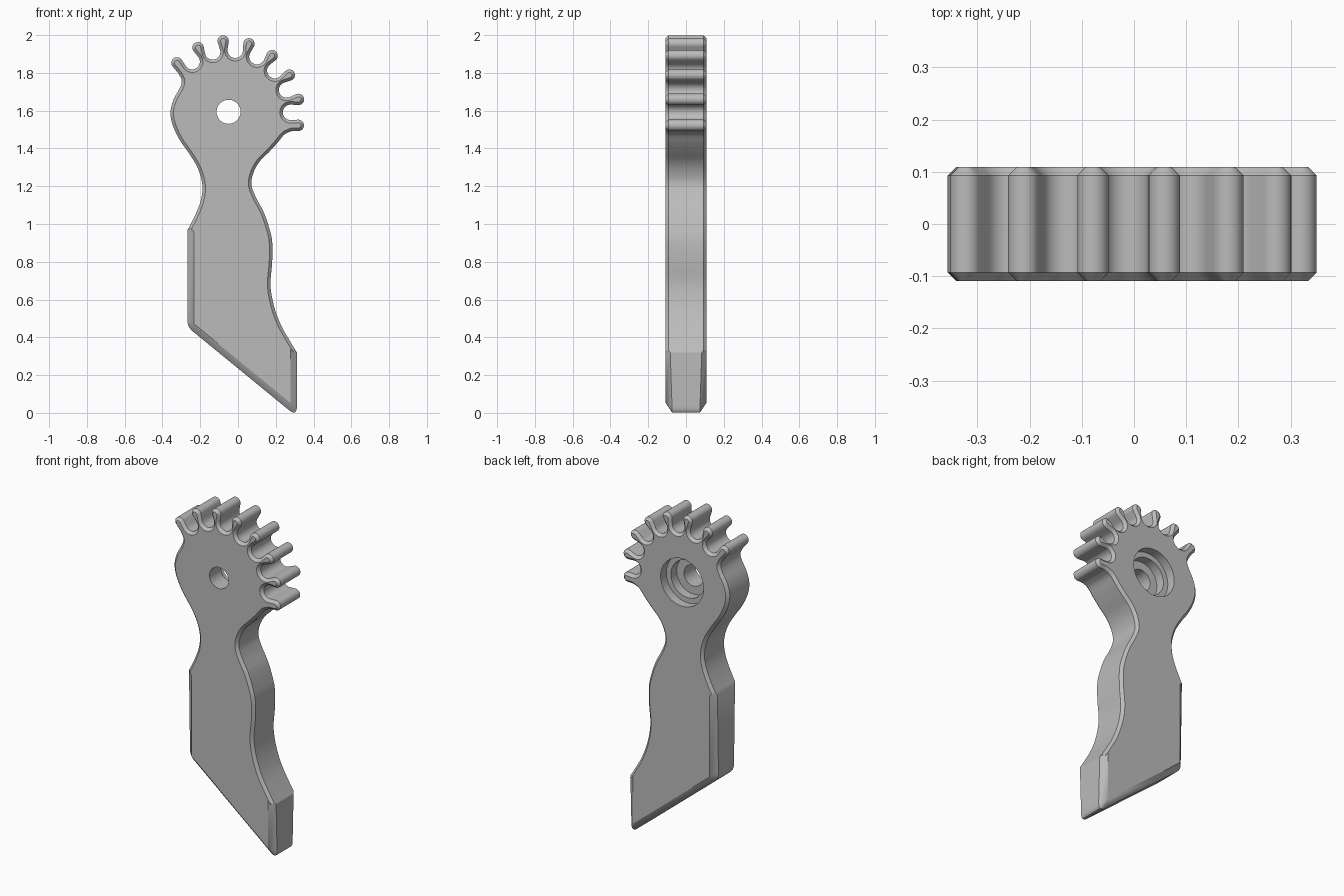
import bpy, bmesh, math
from mathutils import Vector

if "Cube" in bpy.data.objects:
    bpy.data.objects.remove(bpy.data.objects["Cube"], do_unlink=True)

HALF = 0.109               # half thickness
FINE, WIDE = 0.016, 0.035  # chamfer of curved and straight edges
HUB = Vector((-0.05, 1.594))


def smooth_path(pts, steps=5):
    """Smooth curve through the given points."""
    pts = [Vector(p) for p in pts]
    ext = [2 * pts[0] - pts[1]] + pts + [2 * pts[-1] - pts[-2]]
    out = []
    for a, b, c, d in zip(ext, ext[1:], ext[2:], ext[3:]):
        for i in range(steps):
            t = i / steps
            out.append(0.5 * (2 * b + (c - a) * t + (2 * a - 5 * b + 4 * c - d) * t ** 2
                              + (3 * b - a - 3 * c + d) * t ** 3))
    return out + [pts[-1]]


def polar(angle, radius):
    a = math.radians(angle)
    return Vector((math.cos(a), math.sin(a))) * radius


def arc(centre, radius, start, end, count):
    return [centre + polar(start + (end - start) * i / count, radius) for i in range(count + 1)]


def gear_teeth(first=-11, last=136.5, count=8):
    """Round-tipped teeth with round valleys, counter-clockwise."""
    pitch = (last - first) / (count - 1)
    out = []
    for i in range(count):
        a = first + i * pitch
        lo = -90 if i == 0 else -107
        hi = 90 if i == count - 1 else 107
        out += arc(HUB + polar(a, 0.376), 0.03, a + lo, a + hi, 14)
        if i < count - 1:
            v = a + pitch / 2
            out += arc(HUB + polar(v, 0.328), 0.041, v - 83, v - 277, 14)
    return out


# Outline, counter-clockwise from the tip
tip, heel = Vector((0.312, -0.02)), Vector((-0.268, 0.455))
right_edge = smooth_path([
    (0.312, 0.32), (0.275, 0.38), (0.225, 0.47), (0.188, 0.575), (0.172, 0.68),
    (0.181, 0.80), (0.181, 0.907), (0.165, 0.98), (0.135, 1.065), (0.093, 1.145),
    (0.071, 1.21), (0.082, 1.272), (0.114, 1.33), (0.167, 1.384), (0.209, 1.43),
    (0.246, 1.474), (0.285, 1.492)])
left_edge = smooth_path([
    (-0.315, 1.797), (-0.298, 1.76), (-0.307, 1.722), (-0.341, 1.659), (-0.357, 1.595),
    (-0.347, 1.527), (-0.31, 1.447), (-0.262, 1.378), (-0.22, 1.31), (-0.196, 1.246),
    (-0.188, 1.183), (-0.2, 1.114), (-0.23, 1.04), (-0.268, 0.966)])
outline = [tip] + right_edge + gear_teeth() + left_edge + [heel]
n = len(outline)
widths = [WIDE if i in (0, n - 2, n - 1) else FINE for i in range(n)]

# Outer and inset rings; the two sharp corners become round outside
rings = []                 # (outer, inset, chamfer depth)
for i, p in enumerate(outline):
    prev, nxt = outline[i - 1], outline[(i + 1) % n]
    d1, d2 = (p - prev).normalized(), (nxt - p).normalized()
    n1, n2 = Vector((-d1.y, d1.x)), Vector((-d2.y, d2.x))
    w1, w2 = widths[i - 1], widths[i]
    depth = (w1 + w2) / 2
    cross = n1.x * n2.y - n1.y * n2.x
    if abs(cross) < 0.3:
        inset = p + (n1 + n2).normalized() * depth
    else:
        inset = p + Vector((w1 * n2.y - w2 * n1.y, w2 * n1.x - w1 * n2.x)) / cross
    if p in (tip, heel):
        r = 0.055 if p == tip else 0.035
        a, b = p - d1 * r, p + d2 * r
        for k in range(7):
            t = k / 6
            rings.append((a * (1 - t) ** 2 + p * 2 * t * (1 - t) + b * t ** 2, inset, depth))
    else:
        rings.append((p, inset, depth))


def loft(name, loops):
    """Closed solid through matching loops of points."""
    bm = bmesh.new()
    layers = [[bm.verts.new(q) for q in loop] for loop in loops]
    for lower, upper in zip(layers, layers[1:]):
        for i in range(len(lower)):
            j = (i + 1) % len(lower)
            bm.faces.new((lower[i], lower[j], upper[j], upper[i]))
    bm.faces.new(layers[0])
    bm.faces.new(layers[-1])
    bmesh.ops.remove_doubles(bm, verts=bm.verts, dist=0.0002)
    bmesh.ops.recalc_face_normals(bm, faces=bm.faces)
    mesh = bpy.data.meshes.new(name)
    bm.to_mesh(mesh)
    bm.free()
    obj = bpy.data.objects.new(name, mesh)
    bpy.context.collection.objects.link(obj)
    return obj


# Chamfered lever plate
lever = loft("gear_lever", [
    [(q.x, -HALF, q.y) for _, q, _ in rings],
    [(p.x, d - HALF, p.y) for p, _, d in rings],
    [(p.x, HALF - d, p.y) for p, _, d in rings],
    [(q.x, HALF, q.y) for _, q, _ in rings]])

# Stepped pivot bore: narrow at the front, wide at the back
steps = [(0.0635, -0.2), (0.0635, 0.0), (0.112, 0.0), (0.112, 0.055), (0.143, 0.055), (0.143, 0.2)]
cutter = loft("bore_cutter", [
    [(c.x, y, c.y) for c in arc(HUB, r, 0, 360, 48)[:-1]] for r, y in steps])
cutter.hide_render = True

bpy.context.view_layer.objects.active = lever
lever.select_set(True)
cut = lever.modifiers.new("pivot_bore", 'BOOLEAN')
cut.operation, cut.solver, cut.object = 'DIFFERENCE', 'EXACT', cutter
bpy.ops.object.modifier_apply(modifier=cut.name)
bpy.data.objects.remove(cutter, do_unlink=True)

# Plain grey
grey = bpy.data.materials.new("grey")
grey.use_nodes = True
colour = (0.5, 0.5, 0.5, 1)
grey.diffuse_color = colour
grey.node_tree.nodes["Principled BSDF"].inputs["Base Color"].default_value = colour
lever.data.materials.clear()
lever.data.materials.append(grey)
bpy.ops.object.shade_smooth_by_angle(angle=math.radians(30))
